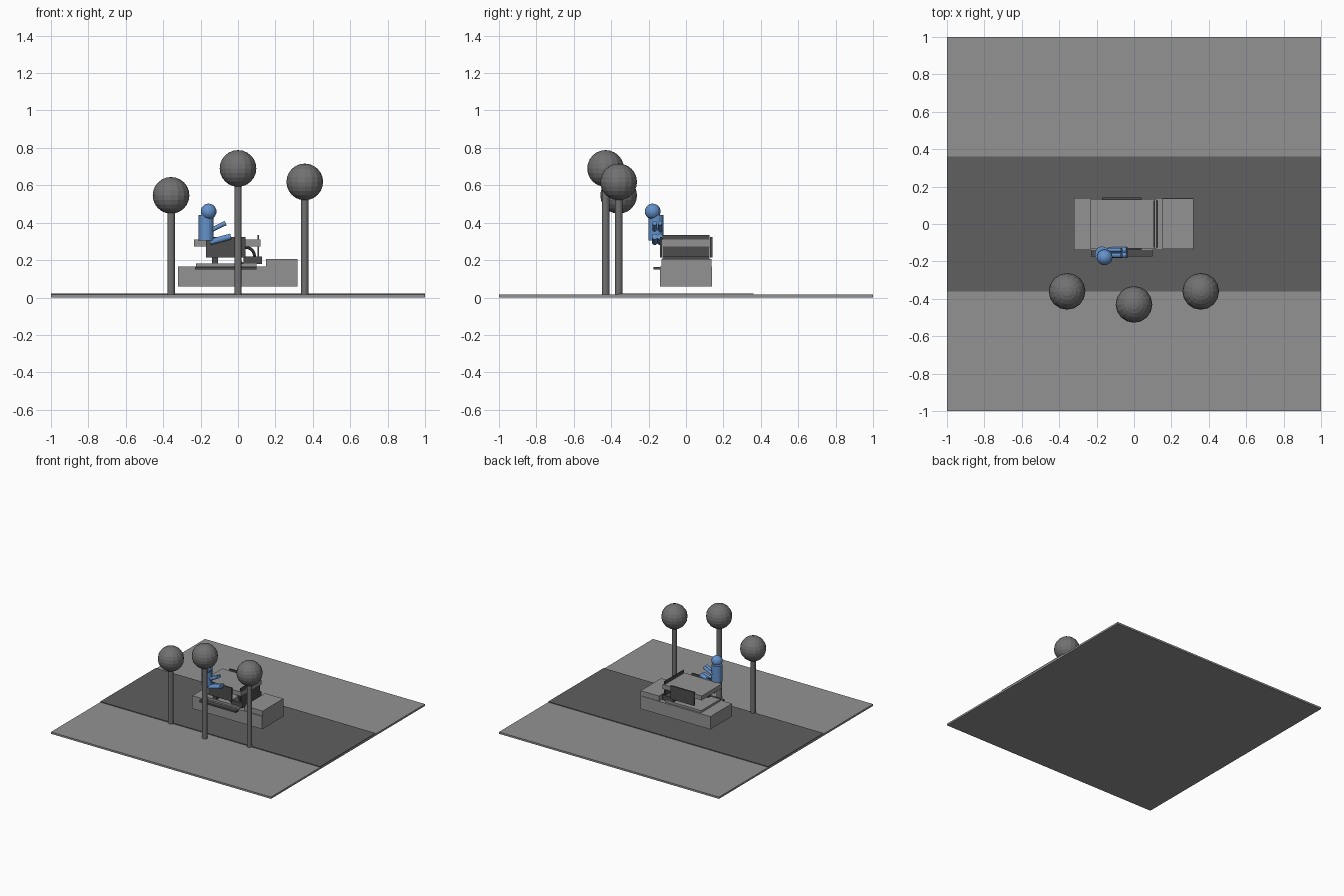
import bpy
from mathutils import Vector

if "Cube" in bpy.data.objects:
    bpy.data.objects.remove(bpy.data.objects["Cube"])


def material(name, rgb):
    m = bpy.data.materials.new(name)
    m.diffuse_color = (*rgb, 1)
    m.use_nodes = True
    m.node_tree.nodes["Principled BSDF"].inputs["Base Color"].default_value = m.diffuse_color
    return m


LIGHT = material("light_grey", (0.29, 0.29, 0.29))
ROAD = material("road_grey", (0.115, 0.115, 0.115))
TREE = material("mid_grey", (0.165, 0.165, 0.165))
DARK = material("dark_grey", (0.075, 0.075, 0.075))
BLUE = material("blue", (0.13, 0.29, 0.60))


def finish(name, mat):
    ob = bpy.context.object
    ob.name = name
    ob.data.materials.append(mat)
    return ob


def box(name, x, y, z, mat):
    """Box from (min, max) pairs on each axis."""
    spans = (x, y, z)
    bpy.ops.mesh.primitive_cube_add(size=1, location=[sum(s) / 2 for s in spans])
    ob = finish(name, mat)
    for v in ob.data.vertices:
        v.co = [c * (s[1] - s[0]) for c, s in zip(v.co, spans)]
    return ob


def rod(name, a, b, radius, mat, sides=12):
    """Cylinder between two points."""
    a, b = Vector(a), Vector(b)
    bpy.ops.mesh.primitive_cylinder_add(vertices=sides, radius=radius,
                                        depth=(b - a).length, location=(a + b) / 2)
    ob = finish(name, mat)
    ob.rotation_euler = (b - a).to_track_quat('Z', 'Y').to_euler()
    return ob


def ball(name, centre, radius, mat):
    bpy.ops.mesh.primitive_uv_sphere_add(segments=16, ring_count=12,
                                         radius=radius, location=centre)
    return finish(name, mat)


# Ground slab and road strip
box("ground", (-1, 1), (-1, 1), (0, 0.015), LIGHT)
box("road", (-1, 1), (-0.36, 0.36), (0.013, 0.021), ROAD)

# Round trees
for i, (x, y, z) in enumerate([(-0.358, -0.36, 0.546), (0, -0.43, 0.69), (0.357, -0.36, 0.618)]):
    rod(f"tree_trunk_{i}", (x, y, 0.015), (x, y, z - 0.09), 0.02, TREE)
    ball(f"tree_crown_{i}", (x, y, z), 0.098, TREE)

# Vehicle body
box("lower_body", (-0.32, 0.317), (-0.138, 0.14), (0.06, 0.166), LIGHT)
box("hood", (0.15, 0.317), (-0.132, 0.136), (0.15, 0.207), LIGHT)
box("cabin_floor", (-0.225, 0.10), (-0.125, 0.125), (0.16, 0.183), LIGHT)
box("roof", (-0.235, 0.12), (-0.13, 0.132), (0.273, 0.309), LIGHT)

# Windshield standing through the roof, dashboard and steering wheel
box("windshield", (0.105, 0.113), (-0.125, 0.125), (0.215, 0.334), DARK)
box("dashboard", (0.03, 0.127), (-0.125, 0.125), (0.178, 0.219), DARK)
bpy.ops.mesh.primitive_torus_add(major_radius=0.046, minor_radius=0.008,
                                 major_segments=24, minor_segments=8,
                                 location=(0.042, -0.1, 0.222), rotation=(1.5708, 0, 0))
finish("steering_wheel", DARK)

# Side panels and the post beneath
for side, y in (("near", -0.133), ("far", 0.135)):
    box(f"side_panel_{side}", (-0.17, 0.04), (y - 0.006, y + 0.006), (0.214, 0.324), DARK)
box("seat_post", (-0.138, -0.108), (-0.125, -0.095), (0.18, 0.216), DARK)
box("running_board", (-0.23, 0.10), (-0.174, -0.13), (0.15, 0.164), DARK)

# Seated rider
rod("rider_torso", (-0.17, -0.16, 0.305), (-0.17, -0.16, 0.44), 0.04, BLUE, 16)
ball("rider_head", (-0.157, -0.178, 0.46), 0.042, BLUE)
for i, y in enumerate((-0.139, -0.167)):
    rod(f"rider_arm_{i}", (-0.15, y, 0.357), (-0.066, y, 0.398), 0.012, BLUE)
    rod(f"rider_leg_{i}", (-0.15, y, 0.296), (-0.038, y, 0.326), 0.016, BLUE)
